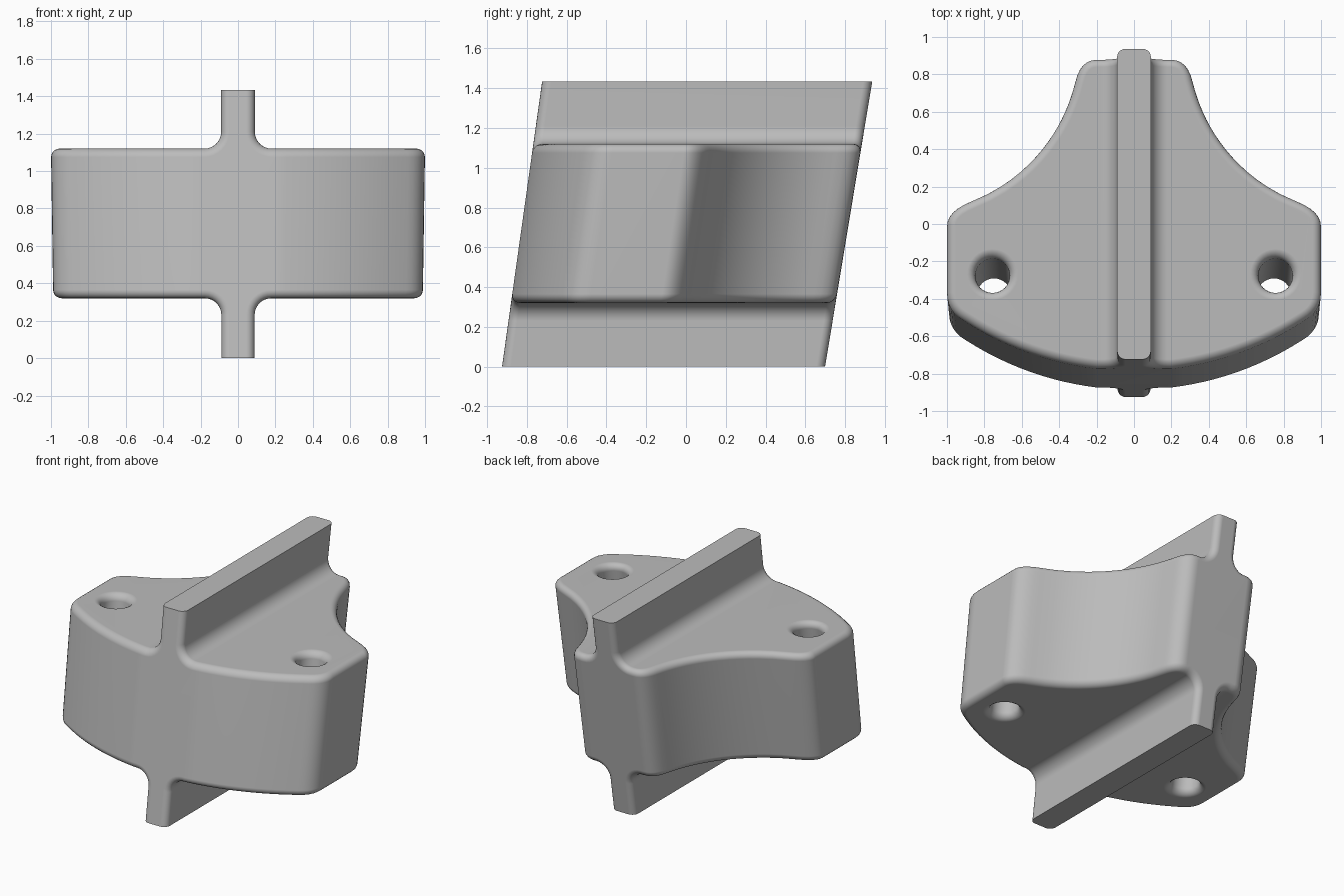
import bpy, bmesh
from math import sin, cos, pi, sqrt, radians
from mathutils import Vector

if "Cube" in bpy.data.objects:
    bpy.data.objects.remove(bpy.data.objects["Cube"])

HEIGHT, LOW, HIGH = 1.434, 0.32, 1.12   # full height, body underside and top
FIN, FILLET, ROUND = 0.09, 0.09, 0.045  # fin half width, root fillet, edge rounding


def prism(name, points, direction):
    """Solid made by sweeping a closed outline along a direction."""
    bm = bmesh.new()
    face = bm.faces.new([bm.verts.new(p) for p in points])
    swept = bmesh.ops.extrude_face_region(bm, geom=[face])["geom"]
    verts = [v for v in swept if isinstance(v, bmesh.types.BMVert)]
    bmesh.ops.translate(bm, verts=verts, vec=direction)
    bmesh.ops.recalc_face_normals(bm, faces=bm.faces)
    mesh = bpy.data.meshes.new(name)
    bm.to_mesh(mesh)
    bm.free()
    obj = bpy.data.objects.new(name, mesh)
    bpy.context.collection.objects.link(obj)
    return obj


def corner(a, b, c, steps=6):
    """Rounded corner from a to c with its tip at b."""
    a, b, c = Vector(a), Vector(b), Vector(c)
    ts = [i / steps for i in range(steps + 1)]
    return [tuple(a * (1 - t) ** 2 + b * 2 * t * (1 - t) + c * t * t) for t in ts]


def combine(target, cutter, operation):
    mod = target.modifiers.new(operation, "BOOLEAN")
    mod.operation, mod.object, mod.solver = operation, cutter, "EXACT"
    bpy.ops.object.modifier_apply(modifier=mod.name)
    bpy.data.objects.remove(cutter)


# Plan outline, right half from front to back: bowed front, side, hollow flank
front_radius, flank_radius = 1.677, 0.91
half = []
for i in range(12):
    x = 0.2 + 0.71 * i / 12
    half.append((x, front_radius - 0.775 - sqrt(front_radius ** 2 - x * x)))
half += [(x, y) for x, y in corner((0.91, -0.507), (1, -0.455), (1, -0.36))]
half += corner((1, 0), (1, 0.08), (0.87, 0.132))
for i in range(1, 16):
    y = 0.132 + 0.638 * i / 16
    half.append((1.2 - sqrt(flank_radius ** 2 - (0.98 - y) ** 2), y))
half += corner((0.314, 0.77), (0.287, 0.89), (0.2, 0.89))
outline = half + [(-x, y) for x, y in reversed(half)]

# Cross profile: wide body with a filleted fin above and below
quarter = [(1.3, HIGH)]
for i in range(9):
    a = pi / 2 * i / 8
    quarter.append((FIN + FILLET * (1 - sin(a)), HIGH + FILLET * (1 - cos(a))))
quarter.append((FIN, HEIGHT + 0.2))
upper = quarter + [(-x, z) for x, z in reversed(quarter)]
profile = upper + [(-x, LOW + HIGH - z) for x, z in upper]

body = prism("finned_body", [(x, y, 0) for x, y in outline], (0, 0, HEIGHT))
bpy.context.view_layer.objects.active = body
body.select_set(True)
cross = prism("cross_cutter", [(x, -2, z) for x, z in profile], (0, 4, 0))
cross.hide_render = True
combine(body, cross, "INTERSECT")

# Two through holes
for side in (-1, 1):
    ring = [(side * 0.757 + 0.092 * cos(2 * pi * i / 32),
             -0.265 + 0.092 * sin(2 * pi * i / 32), -0.5) for i in range(32)]
    hole = prism("hole_cutter", ring, (0, 0, 3))
    hole.hide_render = True
    combine(body, hole, "DIFFERENCE")

# Round the sharp edges, except around the flat ends of the fin, then lean it
bm = bmesh.new()
bm.from_mesh(body.data)
bmesh.ops.remove_doubles(bm, verts=bm.verts, dist=0.0001)


def at_end(edge):
    return any(all(abs(v.co.z - z) < 0.001 for v in edge.verts) for z in (0, HEIGHT))


sharp = [e for e in bm.edges if len(e.link_faces) == 2
         and e.calc_face_angle(0) > radians(40) and not at_end(e)]
bmesh.ops.bevel(bm, geom=sharp, offset=ROUND, segments=5, profile=0.5,
                affect="EDGES", clamp_overlap=False)
for v in bm.verts:
    rise = v.co.z - HIGH
    scale = 1 + 0.015 * rise
    v.co.x *= scale
    v.co.y = v.co.y * scale + 0.152 * rise - 0.005
bm.to_mesh(body.data)
bm.free()

# Shading and colour
bpy.ops.object.shade_smooth_by_angle(angle=radians(40))
weighted = body.modifiers.new("even_shading", "WEIGHTED_NORMAL")
weighted.keep_sharp = True
grey = bpy.data.materials.new("plain_grey")
grey.use_nodes = True
colour = (0.5, 0.5, 0.5, 1)
grey.diffuse_color = colour
grey.node_tree.nodes["Principled BSDF"].inputs["Base Color"].default_value = colour
body.data.materials.clear()
body.data.materials.append(grey)
